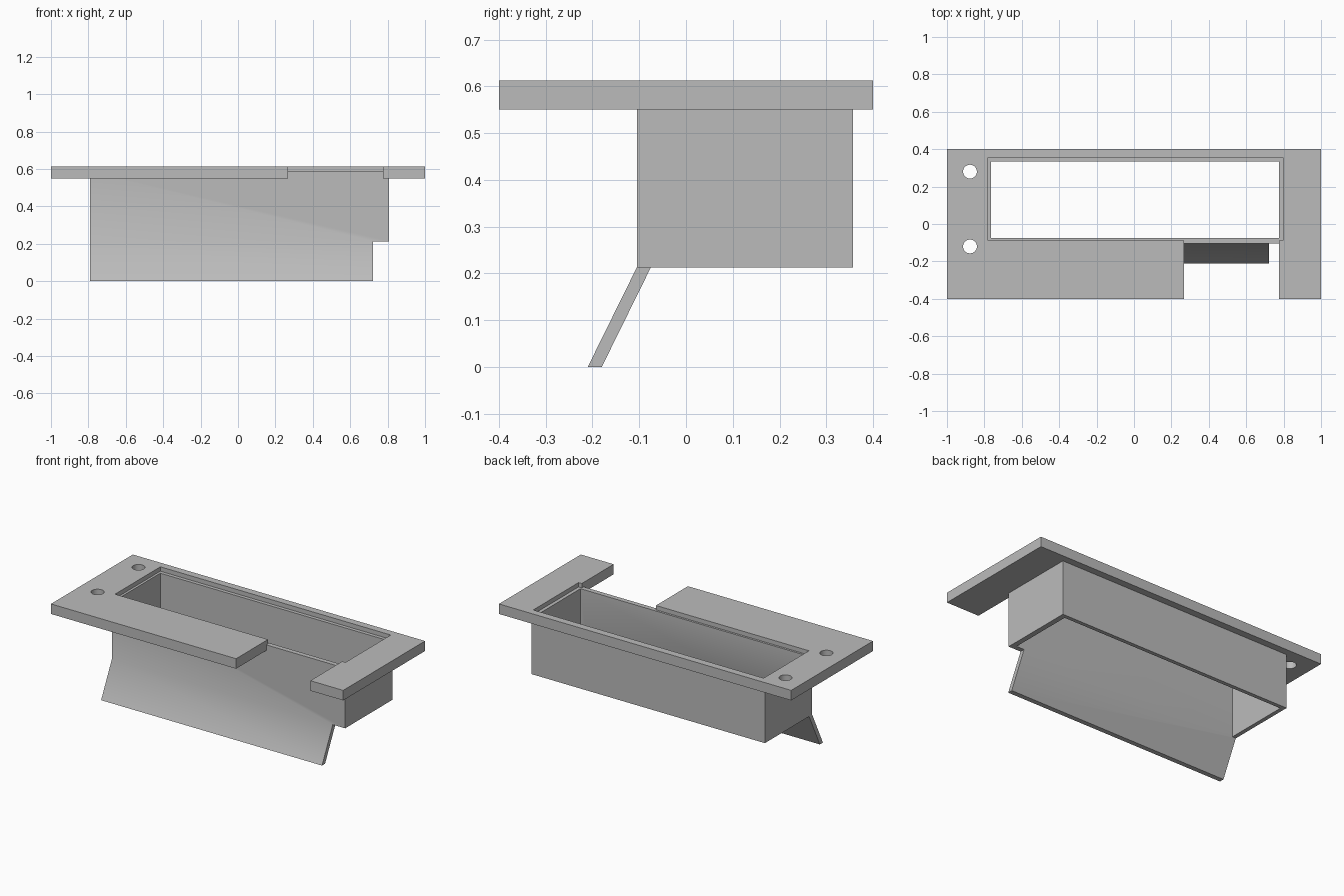
import bpy, bmesh
from math import cos, sin, tau, radians

cube = bpy.data.objects.get("Cube")
if cube:
    bpy.data.objects.remove(cube, do_unlink=True)

# Single grey finish
grey = bpy.data.materials.new("grey")
grey.use_nodes = True
colour = (0.5, 0.5, 0.5, 1)
grey.diffuse_color = colour
grey.node_tree.nodes["Principled BSDF"].inputs["Base Color"].default_value = colour

PLATE_BOTTOM, PLATE_TOP = 0.55, 0.612
RIM, MOUTH = 0.585, 0.213          # top and bottom of the chute


def finish(obj):
    obj.data.materials.clear()
    obj.data.materials.append(grey)
    bpy.ops.object.select_all(action="DESELECT")
    obj.select_set(True)
    bpy.context.view_layer.objects.active = obj
    bpy.ops.object.shade_smooth_by_angle(angle=radians(30))


def extruded_plate(name, outlines, bottom, top):
    """Flat plate from closed outlines; inner outlines become holes."""
    curve = bpy.data.curves.new(name, "CURVE")
    curve.dimensions = "2D"
    curve.fill_mode = "BOTH"
    curve.extrude = (top - bottom) / 2
    for outline in outlines:
        spline = curve.splines.new("POLY")
        spline.points.add(len(outline) - 1)
        for point, (x, y) in zip(spline.points, outline):
            point.co = (x, y, 0, 1)
        spline.use_cyclic_u = True
    source = bpy.data.objects.new(name + "_outline", curve)
    bpy.context.collection.objects.link(source)
    bpy.context.view_layer.update()
    depsgraph = bpy.context.evaluated_depsgraph_get()
    mesh = bpy.data.meshes.new_from_object(source.evaluated_get(depsgraph))
    bpy.data.objects.remove(source, do_unlink=True)
    bm = bmesh.new()
    bm.from_mesh(mesh)
    bmesh.ops.remove_doubles(bm, verts=bm.verts, dist=0.0005)
    bmesh.ops.translate(bm, verts=bm.verts, vec=(0, 0, (top + bottom) / 2))
    bmesh.ops.recalc_face_normals(bm, faces=bm.faces)
    bm.to_mesh(mesh)
    bm.free()
    obj = bpy.data.objects.new(name, mesh)
    bpy.context.collection.objects.link(obj)
    finish(obj)


def circle(cx, cy, r, n=32):
    return [(cx + r * cos(tau * i / n), cy + r * sin(tau * i / n)) for i in range(n)]


# Mounting plate: the front notch runs into the opening; two bolt holes
plate_outline = [(-1, -0.4), (0.267, -0.4), (0.267, -0.088), (-0.78, -0.088),
                 (-0.78, 0.355), (0.797, 0.355), (0.797, -0.088), (0.775, -0.088),
                 (0.775, -0.4), (1, -0.4), (1, 0.4), (-1, 0.4)]
holes = [circle(-0.877, y, 0.037) for y in (0.28, -0.12)]
extruded_plate("mounting_plate", [plate_outline] + holes, PLATE_BOTTOM, PLATE_TOP)

# Rectangular chute with an angled flap continuing its front wall
LEFT, RIGHT, FLAP_END = -0.79, 0.807, 0.722
FRONT, BACK, INNER_FRONT = -0.105, 0.357, -0.075
outer = [(LEFT, FRONT), (RIGHT, FRONT), (RIGHT, BACK), (LEFT, BACK)]
inner = [(-0.765, INNER_FRONT), (0.775, INNER_FRONT), (0.775, 0.333), (-0.765, 0.333)]
bm = bmesh.new()


def ring(points, z):
    return [bm.verts.new((x, y, z)) for x, y in points]


out_top, in_top = ring(outer, RIM), ring(inner, RIM)
out_low, in_low = ring(outer, MOUTH), ring(inner, MOUTH)
# Flap corners: front left, front right, back right, back left
corners = [(LEFT, FRONT), (FLAP_END, FRONT), (FLAP_END, INNER_FRONT), (LEFT, INNER_FRONT)]
hinge_fr, hinge_br, hinge_bl = ring(corners[1:], MOUTH)
tip = ring([(x, y - 0.105) for x, y in corners], 0)

faces = []
for i in range(4):
    j = (i + 1) % 4
    faces.append([out_top[i], out_top[j], in_top[j], in_top[i]])
    # Side walls, with the hinge points spliced into the edges they lie on
    low = [out_low[j], out_low[i]]
    if i == 0:
        low.insert(1, hinge_fr)
    if i == 3:
        low.insert(1, hinge_bl)
    faces.append([out_top[i], out_top[j]][::-1] + low[::-1])
    low = [in_low[j], in_low[i]]
    if i == 0:
        low.insert(1, hinge_br)
    faces.append([in_top[i], in_top[j]] + low)
# Lower rim around the flap
faces += [[hinge_fr, out_low[1], in_low[1], hinge_br],
          [out_low[1], out_low[2], in_low[2], in_low[1]],
          [out_low[2], out_low[3], in_low[3], in_low[2]],
          [out_low[3], hinge_bl, in_low[0], in_low[3]]]
# Flap
faces += [[out_low[0], hinge_fr, tip[1], tip[0]],
          [hinge_fr, hinge_br, tip[2], tip[1]],
          [hinge_br, in_low[0], hinge_bl, tip[3], tip[2]],
          [hinge_bl, out_low[0], tip[0], tip[3]],
          tip]
for face in faces:
    bm.faces.new(face)
bmesh.ops.recalc_face_normals(bm, faces=bm.faces)
mesh = bpy.data.meshes.new("chute_and_flap")
bm.to_mesh(mesh)
bm.free()
chute = bpy.data.objects.new("chute_and_flap", mesh)
bpy.context.collection.objects.link(chute)
finish(chute)
